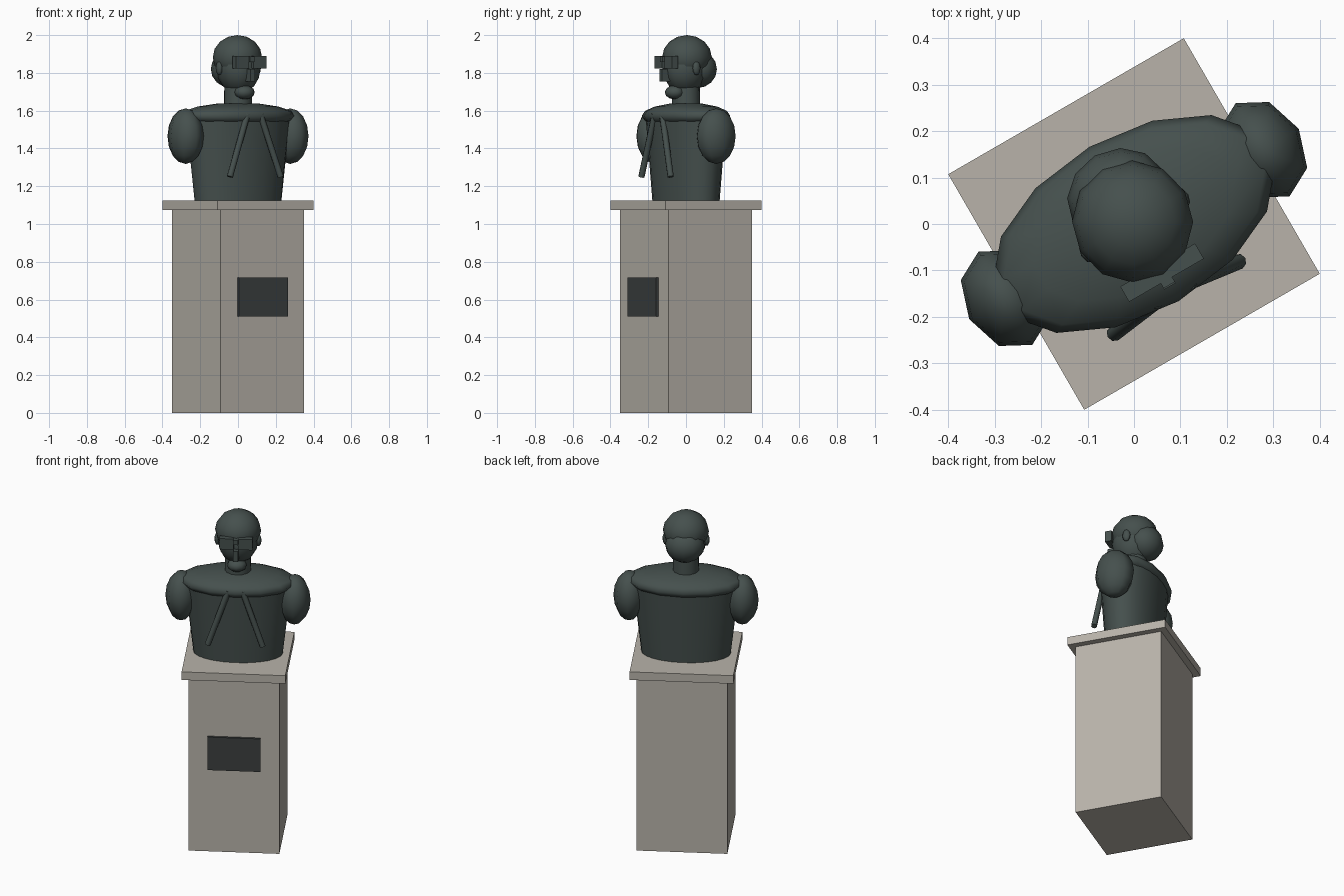
import bpy, bmesh, math
from mathutils import Matrix, Vector

if "Cube" in bpy.data.objects:
    bpy.data.objects.remove(bpy.data.objects["Cube"])

TURN = Matrix.Rotation(math.radians(30), 4, 'Z')  # whole statue is turned 30 degrees


def material(name, rgb):
    m = bpy.data.materials.new(name)
    m.diffuse_color = (*rgb, 1)
    m.use_nodes = True
    m.node_tree.nodes["Principled BSDF"].inputs["Base Color"].default_value = m.diffuse_color
    return m


STONE = material("stone", (0.48, 0.45, 0.40))
BRONZE = material("bronze", (0.06, 0.08, 0.075))
PLATE = material("dark_plate", (0.045, 0.05, 0.05))


def finish(name, bm, mat, local, smooth=False, angle=None):
    me = bpy.data.meshes.new(name)
    bm.to_mesh(me)
    bm.free()
    ob = bpy.data.objects.new(name, me)
    bpy.context.collection.objects.link(ob)
    me.materials.append(mat)
    ob.matrix_world = TURN @ local
    for p in me.polygons:
        p.use_smooth = smooth
    if angle:
        me.set_sharp_from_angle(angle=math.radians(angle))
    return ob


def box(name, centre, size, mat):
    bm = bmesh.new()
    bmesh.ops.create_cube(bm, size=1)
    bmesh.ops.scale(bm, vec=size, verts=bm.verts)
    return finish(name, bm, mat, Matrix.Translation(centre))


def ball(name, centre, radii, segs=12, rings=8):
    bm = bmesh.new()
    bmesh.ops.create_uvsphere(bm, u_segments=segs, v_segments=rings, radius=1)
    bmesh.ops.scale(bm, vec=radii, verts=bm.verts)
    return finish(name, bm, BRONZE, Matrix.Translation(centre), smooth=True)


def rod(name, a, b, r1, r2, segs=8, flatten=1.0):
    a, b = Vector(a), Vector(b)
    bm = bmesh.new()
    bmesh.ops.create_cone(bm, cap_ends=True, segments=segs, radius1=r1, radius2=r2,
                          depth=(b - a).length)
    bmesh.ops.scale(bm, vec=(1, flatten, 1), verts=bm.verts)
    rot = Vector((0, 0, 1)).rotation_difference(b - a).to_matrix().to_4x4()
    return finish(name, bm, BRONZE, Matrix.Translation((a + b) / 2) @ rot, True, 60)


# Pedestal
box("pedestal_block", (0, 0, 0.5375), (0.512, 0.512, 1.075), STONE)
box("pedestal_cap", (0, 0, 1.10), (0.586, 0.586, 0.05), STONE)
box("plaque", (0, -0.259, 0.613), (0.30, 0.022, 0.205), PLATE)

# Torso and shoulders
rod("torso", (0, 0, 1.12), (0, 0, 1.56), 0.252, 0.302, 24, 0.575)
ball("shoulders", (0, 0, 1.572), (0.335, 0.192, 0.07), 14, 8)

# Neck, head, hair
rod("neck", (0, 0, 1.60), (0, 0, 1.78), 0.076, 0.072, 14)
ball("face", (0, -0.005, 1.825), (0.115, 0.122, 0.135))
ball("skull_cap", (0, 0.006, 1.882), (0.13, 0.132, 0.118))
ball("back_hair", (0, 0.07, 1.82), (0.112, 0.10, 0.10))
ball("chin", (0, -0.07, 1.697), (0.056, 0.05, 0.037), 10, 6)

# Glasses bridge and nose
box("glasses_bridge", (0, -0.132, 1.873), (0.028, 0.04, 0.03), BRONZE)
box("nose", (0, -0.13, 1.787), (0.028, 0.05, 0.066), BRONZE)

# Mirrored parts
for side, s in (("left", -1), ("right", 1)):
    ball(side + "_upper_arm", (s * 0.32, 0, 1.465), (0.09, 0.116, 0.147), 8, 8)
    ball(side + "_ear", (s * 0.117, -0.003, 1.825), (0.016, 0.024, 0.037), 8, 6)
    box(side + "_lens", (s * 0.053, -0.121, 1.857), (0.08, 0.038, 0.066), BRONZE)
    rod(side + "_ribbon", (s * 0.155, -0.183, 1.25), (s * 0.04, -0.168, 1.58), 0.017, 0.017)
